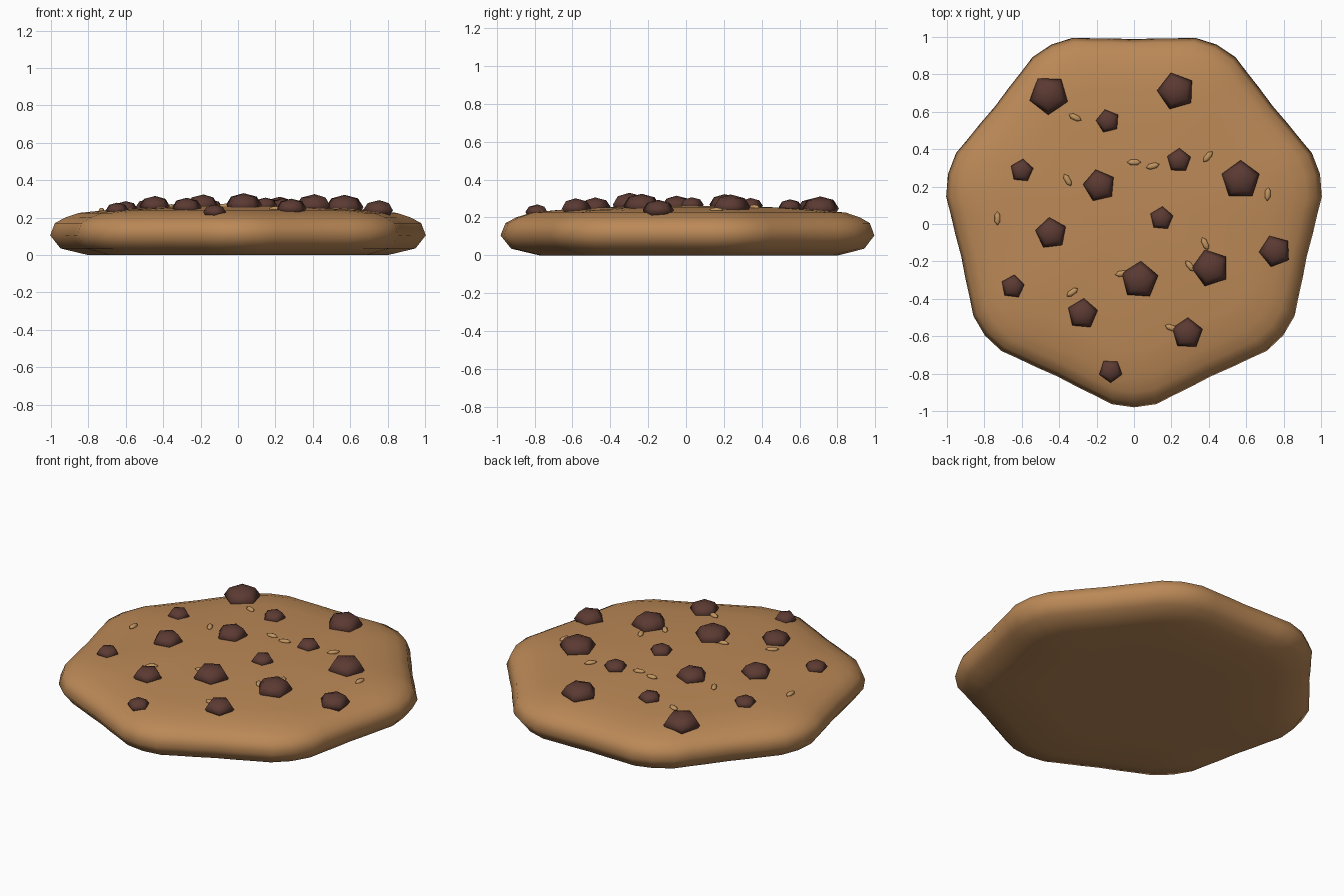
import bpy, bmesh, math

if "Cube" in bpy.data.objects:
    bpy.data.objects.remove(bpy.data.objects["Cube"])


def material(name, rgb):
    m = bpy.data.materials.new(name)
    m.use_nodes = True
    m.diffuse_color = (*rgb, 1)
    m.node_tree.nodes["Principled BSDF"].inputs["Base Color"].default_value = (*rgb, 1)
    return m


def stacked_mesh(name, outline, profile, mat):
    """Stack scaled copies of an outline; scale 0 makes a closing point."""
    bm = bmesh.new()
    rings = []
    for s, z in profile:
        pts = outline if s else outline[:1]
        rings.append([bm.verts.new((x * s, y * s, z)) for x, y in pts])
    n = len(outline)
    for a, b in zip(rings, rings[1:]):
        for i in range(n):
            j = (i + 1) % n
            quad = [a[i % len(a)], a[j % len(a)], b[j % len(b)], b[i % len(b)]]
            bm.faces.new(list(dict.fromkeys(quad)))
    bmesh.ops.recalc_face_normals(bm, faces=bm.faces)
    for f in bm.faces:
        f.smooth = True
    mesh = bpy.data.meshes.new(name)
    bm.to_mesh(mesh)
    bm.free()
    mesh.materials.append(mat)
    return mesh


def place(name, mesh, loc=(0, 0, 0), angle=0, scale=(1, 1, 1)):
    ob = bpy.data.objects.new(name, mesh)
    ob.location, ob.scale = loc, scale
    ob.rotation_euler.z = math.radians(angle)
    bpy.context.collection.objects.link(ob)
    return ob


def polar(r, deg):
    return r * math.cos(math.radians(deg)), r * math.sin(math.radians(deg))


def ball_profile(rings):
    steps = [math.pi * i / rings for i in range(1, rings)]
    return [(0, -1)] + [(math.sin(t), -math.cos(t)) for t in steps] + [(0, 1)]


dough = material("baked dough", (0.50, 0.25, 0.095))
chocolate = material("dark chocolate", (0.105, 0.042, 0.032))
oat = material("toasted oat", (0.54, 0.30, 0.115))

# Cookie: rounded seven-sided outline with a flat base and a low dome
CENTRE_Y = 0.04
STEP = 360 / 7
corner = [(-18.5, .96), (-12, .981), (-6.8, 1.01), (0, 1.02),
          (6.8, 1.01), (12, .981), (18.5, .96), (STEP / 2, .948)]
outline = [polar(r, -90 + k * STEP + a) for k in range(7) for a, r in corner]
dome = [(1, .105), (.975, .17), (.92, .2), (.845, .225), (.7, .24),
        (.5, .252), (.25, .26), (0, .262)]
base = [(0, 0), (.5, 0), (.8, 0), (.945, .035)]
place("cookie", stacked_mesh("cookie", outline, base + dome, dough), (0, CENTRE_Y, 0))


def top_height(x, y):
    r = math.hypot(x, y - CENTRE_Y) / 0.98
    for (s0, z0), (s1, z1) in zip(dome, dome[1:]):
        if s1 <= r <= s0:
            return z1 + (z0 - z1) * (r - s1) / (s0 - s1)
    return dome[0][1]


# Chocolate chips: five-sided lumps (x, y, radius, turn)
chip_mesh = stacked_mesh("chip", [polar(1, k * 72) for k in range(5)],
                         ball_profile(4), chocolate)
chips = [(-.455, .69, .107, -92), (.225, .71, .102, 178), (-.14, .55, .064, 176),
         (-.6, .285, .063, 84), (-.185, .205, .088, 175), (.24, .34, .066, 88),
         (.57, .235, .106, 90), (.147, .03, .064, 85), (-.443, -.05, .086, 97),
         (-.648, -.335, .064, 83), (.03, -.3, .102, 86), (.41, -.235, .102, 180),
         (.755, -.145, .087, 183), (-.275, -.48, .083, 85),
         (.285, -.585, .085, 88), (-.125, -.785, .064, -90)]
for i, (x, y, r, turn) in enumerate(chips):
    place(f"chocolate_chip_{i + 1}", chip_mesh,
          (x, y, top_height(x, y) + .1 * r), turn, (r, r, .62 * r))

# Oat flakes: small elongated grains (x, y, turn)
oat_mesh = stacked_mesh("oat", [polar(1, k * 60) for k in range(6)],
                        ball_profile(4), oat)
oats = [(-.315, .57, -25), (0, .33, 0), (.1, .31, 15), (.395, .36, 50),
        (-.355, .235, -60), (.715, .16, 85), (-.73, .03, 90), (.38, -.105, -65),
        (-.065, -.265, 10), (.3, -.225, -50), (-.33, -.365, 35), (.2, -.555, -20)]
for i, (x, y, turn) in enumerate(oats):
    place(f"oat_flake_{i + 1}", oat_mesh,
          (x, y, top_height(x, y) + .004), turn, (.037, .017, .013))
